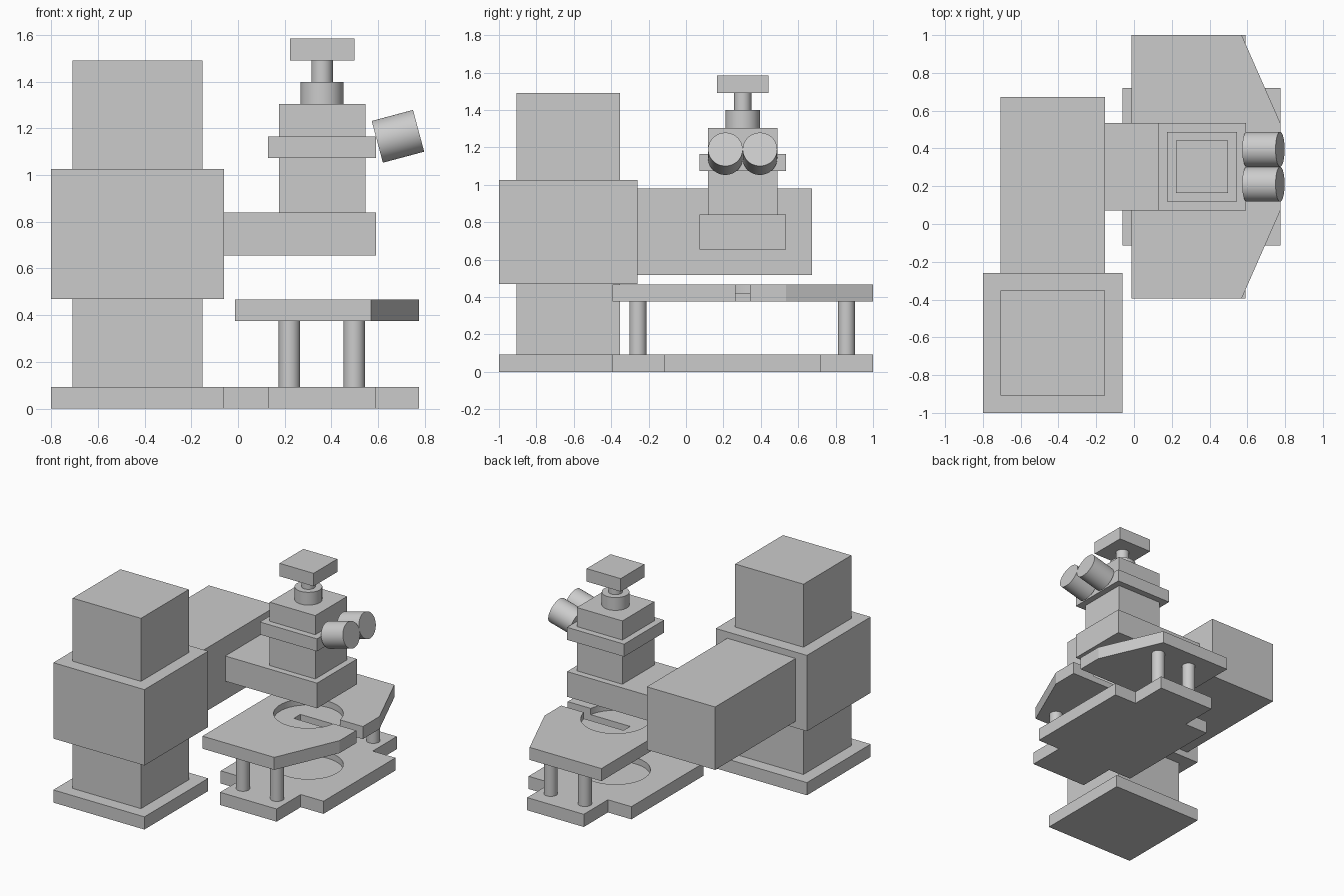
import bpy, bmesh
from math import radians
from mathutils import Matrix

cube = bpy.data.objects.get("Cube")
if cube:
    bpy.data.objects.remove(cube, do_unlink=True)

GREY = (0.6, 0.6, 0.6, 1)
mat = bpy.data.materials.new("matte grey")
mat.use_nodes = True
mat.diffuse_color = GREY
mat.node_tree.nodes["Principled BSDF"].inputs["Base Color"].default_value = GREY

CX, CY = 0.36, 0.303      # optical axis


def finish(name, bm):
    bmesh.ops.recalc_face_normals(bm, faces=bm.faces)
    mesh = bpy.data.meshes.new(name)
    bm.to_mesh(mesh)
    bm.free()
    mesh.materials.append(mat)
    obj = bpy.data.objects.new(name, mesh)
    bpy.context.collection.objects.link(obj)
    return obj


def prism(name, outline, z0, z1):
    bm = bmesh.new()
    face = bm.faces.new([bm.verts.new((x, y, z0)) for x, y in outline])
    top = bmesh.ops.extrude_face_region(bm, geom=[face])["geom"]
    verts = [v for v in top if isinstance(v, bmesh.types.BMVert)]
    bmesh.ops.translate(bm, verts=verts, vec=(0, 0, z1 - z0))
    return finish(name, bm)


def box(name, x, y, z):
    return prism(name, [(x[0], y[0]), (x[1], y[0]), (x[1], y[1]), (x[0], y[1])], *z)


def square(name, half, z):
    return box(name, (CX - half, CX + half), (CY - half, CY + half), z)


def cylinder(name, centre, r, depth, tilt=0):
    bm = bmesh.new()
    m = Matrix.Translation(centre) @ Matrix.Rotation(radians(tilt), 4, 'Y')
    bmesh.ops.create_cone(bm, cap_ends=True, segments=48, radius1=r, radius2=r,
                          depth=depth, matrix=m)
    obj = finish(name, bm)
    bpy.ops.object.select_all(action='DESELECT')
    obj.select_set(True)
    bpy.context.view_layer.objects.active = obj
    bpy.ops.object.shade_smooth_by_angle(angle=radians(30))
    return obj


def cut(target, cutter):
    cutter.hide_render = True
    mod = target.modifiers.new("cut", 'BOOLEAN')
    mod.operation = 'DIFFERENCE'
    mod.solver = 'EXACT'
    mod.object = cutter
    bpy.context.view_layer.objects.active = target
    bpy.ops.object.modifier_apply(modifier=mod.name)
    bpy.data.objects.remove(cutter, do_unlink=True)


# Support column with sliding sleeve and arm
wide_x, wide_y = (-0.8, -0.06), (-1, -0.26)
slim_x = (-0.708, -0.153)
box("column_base", wide_x, wide_y, (0, 0.093))
box("column", slim_x, (-0.907, -0.352), (0.093, 1.49))
box("column_sleeve", wide_x, wide_y, (0.47, 1.027))
box("support_arm", slim_x, (-0.26, 0.673), (0.518, 0.98))

# Optical head
box("head_bracket", (-0.153, 0.592), (CY - 0.232, CY + 0.232), (0.655, 0.84))
square("head_body", 0.185, (0.84, 1.305))
square("head_flange", 0.232, (1.073, 1.165))
cylinder("knob_collar", (CX, CY, 1.352), 0.092, 0.094)
cylinder("knob_stem", (CX, CY, 1.445), 0.046, 0.094)
square("knob_cap", 0.138, (1.49, 1.585))

# Pair of tilted eyepieces
for side, name in ((-1, "front_eyepiece"), (1, "back_eyepiece")):
    cylinder(name, (0.685, CY + side * 0.0925, 1.166), 0.0925, 0.183, 75)

# Cross-shaped foot with shallow round recess
x0, x1, x2, x3 = -0.06, 0.13, 0.59, 0.775
y0, y1, y2, y3 = -0.394, -0.115, 0.72, 1
foot = prism("stage_foot", [(x1, y0), (x2, y0), (x2, y1), (x3, y1), (x3, y2), (x2, y2),
                            (x2, y3), (x1, y3), (x1, y2), (x0, y2), (x0, y1), (x1, y1)],
             0, 0.093)
cut(foot, cylinder("foot_recess", (CX, CY, 0.097), 0.232, 0.1))

# Stage with chamfered corners, round recess and open slot
stage = prism("stage", [(-0.013, y0), (0.57, y0), (x3, 0.072), (x3, 0.534),
                        (0.57, y3), (-0.013, y3)], 0.375, 0.467)
cut(stage, cylinder("stage_recess", (CX, CY, 0.471), 0.232, 0.1))
cut(stage, box("stage_slot", (0.268, 0.9), (CY - 0.038, CY + 0.038), (0.3, 0.6)))

# Four stage posts
for x, side in ((0.22, "left"), (0.498, "right")):
    for y, end in ((-0.257, "front"), (0.858, "back")):
        cylinder(f"{end}_{side}_post", (x, y, 0.234), 0.046, 0.282)
